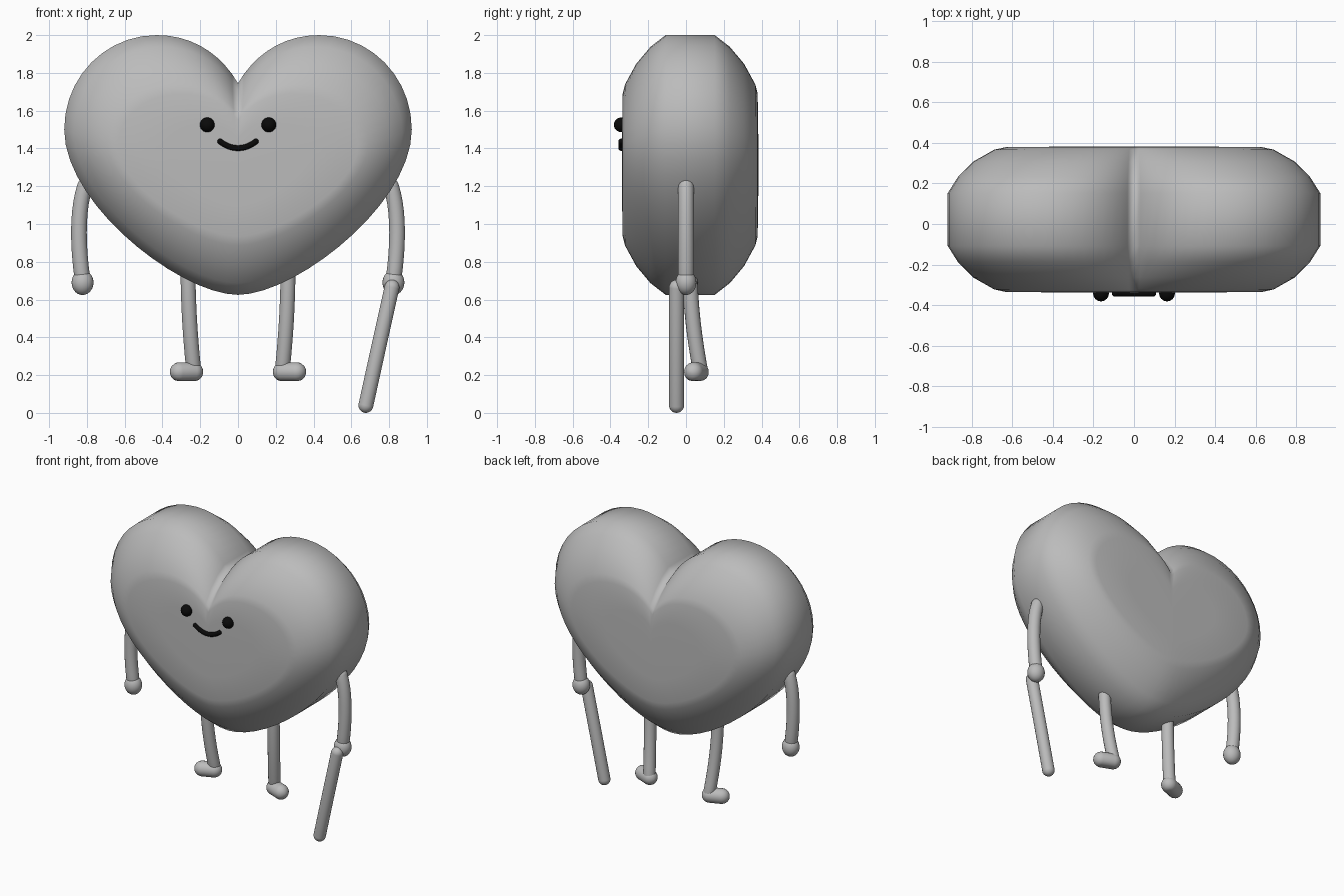
import bpy, bmesh, math
from mathutils import Vector
from mathutils.geometry import interpolate_bezier

old = bpy.data.objects.get("Cube")
if old:
    bpy.data.objects.remove(old)


def material(name, value):
    m = bpy.data.materials.new(name)
    m.use_nodes = True
    col = (value, value, value, 1)
    m.diffuse_color = col
    m.node_tree.nodes["Principled BSDF"].inputs["Base Color"].default_value = col
    return m


GREY = material("soft grey", 0.5)
BLACK = material("black", 0.003)


def finish(name, bm, mat):
    bmesh.ops.recalc_face_normals(bm, faces=bm.faces)
    me = bpy.data.meshes.new(name)
    bm.to_mesh(me)
    bm.free()
    me.materials.append(mat)
    for p in me.polygons:
        p.use_smooth = True
    ob = bpy.data.objects.new(name, me)
    bpy.context.collection.objects.link(ob)
    return ob


def bezier(a, b, c, d, n):
    return interpolate_bezier(Vector(a), Vector(b), Vector(c), Vector(d), n)


def ball(name, loc, size, mat=GREY):
    bm = bmesh.new()
    bmesh.ops.create_uvsphere(bm, u_segments=24, v_segments=14, radius=1)
    for v in bm.verts:
        v.co = Vector(v.co[i] * size[i] + loc[i] for i in range(3))
    return finish(name, bm, mat)


def tube(name, path, r, mat=GREY, floor=None):
    """Round-ended tube swept along a path."""
    sides, caps = 18, 5
    path = [Vector(p) for p in path]
    t0 = (path[1] - path[0]).normalized()
    t1 = (path[-1] - path[-2]).normalized()
    stations = []
    for i in range(caps):
        a = math.pi / 2 * (i + 0.3) / caps
        stations.append((path[0] - t0 * r * math.cos(a), t0, r * math.sin(a)))
    for i, p in enumerate(path):
        t = path[min(i + 1, len(path) - 1)] - path[max(i - 1, 0)]
        stations.append((p, t.normalized(), r))
    for i in reversed(range(caps)):
        a = math.pi / 2 * (i + 0.3) / caps
        stations.append((path[-1] + t1 * r * math.cos(a), t1, r * math.sin(a)))
    bm = bmesh.new()
    rings = []
    ref = Vector((0, 1, 0))
    for p, t, rad in stations:
        u = (ref - t * ref.dot(t)).normalized()
        w = t.cross(u)
        ring = []
        for k in range(sides):
            a = math.tau * k / sides
            co = p + (u * math.cos(a) + w * math.sin(a)) * rad
            if floor is not None:
                co.z = max(co.z, floor)
            ring.append(bm.verts.new(co))
        rings.append(ring)
    for r0, r1 in zip(rings, rings[1:]):
        for k in range(sides):
            j = (k + 1) % sides
            bm.faces.new((r0[k], r0[j], r1[j], r1[k]))
    bm.faces.new(rings[0])
    bm.faces.new(rings[-1])
    return finish(name, bm, mat)


# Heart outline, right half from the notch down to the tip, then mirrored
half = bezier((0, 1.745, 0), (.09, 1.9, 0), (.24, 2, 0), (.43, 2, 0), 10)[:-1]
half += bezier((.43, 2, 0), (.7, 2, 0), (.92, 1.78, 0), (.92, 1.5, 0), 11)[:-1]
half += bezier((.92, 1.5, 0), (.92, 1.1, 0), (.3, .625, 0), (0, .625, 0), 16)
outline = [(p.x, p.y) for p in half]
outline += [(-x, z) for x, z in reversed(outline[1:-1])]

# Heart body: outline scaled through depth, (depth from middle, x scale, z scale)
MID_Y, MID_Z = .022, 1.3125
levels = [(.13, 1, 1), (.21, .945, .91), (.285, .865, .78), (.345, .75, .62),
          (.357, .69, .55), (.36, .4, .32), (.361, .2, .16)]
sections = [(-d, sx, sz) for d, sx, sz in reversed(levels)] + levels
bm = bmesh.new()
rings = [[bm.verts.new((x * sx, MID_Y + d, MID_Z + (z - MID_Z) * sz)) for x, z in outline]
         for d, sx, sz in sections]
n = len(outline)
for r0, r1 in zip(rings, rings[1:]):
    for k in range(n):
        j = (k + 1) % n
        bm.faces.new((r0[k], r0[j], r1[j], r1[k]))
for ring, d in ((rings[0], -.361), (rings[-1], .361)):
    hub = bm.verts.new((0, MID_Y + d, MID_Z))
    for k in range(n):
        bm.faces.new((ring[k], ring[(k + 1) % n], hub))
finish("heart_body", bm, GREY)

# Paired limbs and eyes
for side, s in (("left", 1), ("right", -1)):
    tube(side + "_arm", bezier((s * .81, 0, 1.2), (s * .85, 0, 1.08), (s * .85, 0, .9),
                               (s * .825, 0, .72), 10), .042)
    ball(side + "_hand", (s * .823, 0, .69), (.058, .055, .066))
    tube(side + "_leg", bezier((s * .265, .02, .8), (s * .265, .02, .6), (s * .255, .04, .42),
                               (s * .235, .075, .23), 10), .04)
    tube(side + "_foot", [(s * .235, .07, .217), (s * .27, .056, .217),
                          (s * .31, .04, .217)], .051, floor=.17)
    ball(side + "_eye", (s * .163, -.342, 1.525), (.039, .04, .039), BLACK)

# Walking stick in the left hand
tube("walking_stick", [(.815, -.05, .665), (.745, -.05, .35), (.677, -.05, .04)], .04)

# Smile
tube("smile", bezier((-.095, -.343, 1.437), (-.035, -.343, 1.39), (.035, -.343, 1.39),
                     (.095, -.343, 1.437), 14), .015, BLACK)
